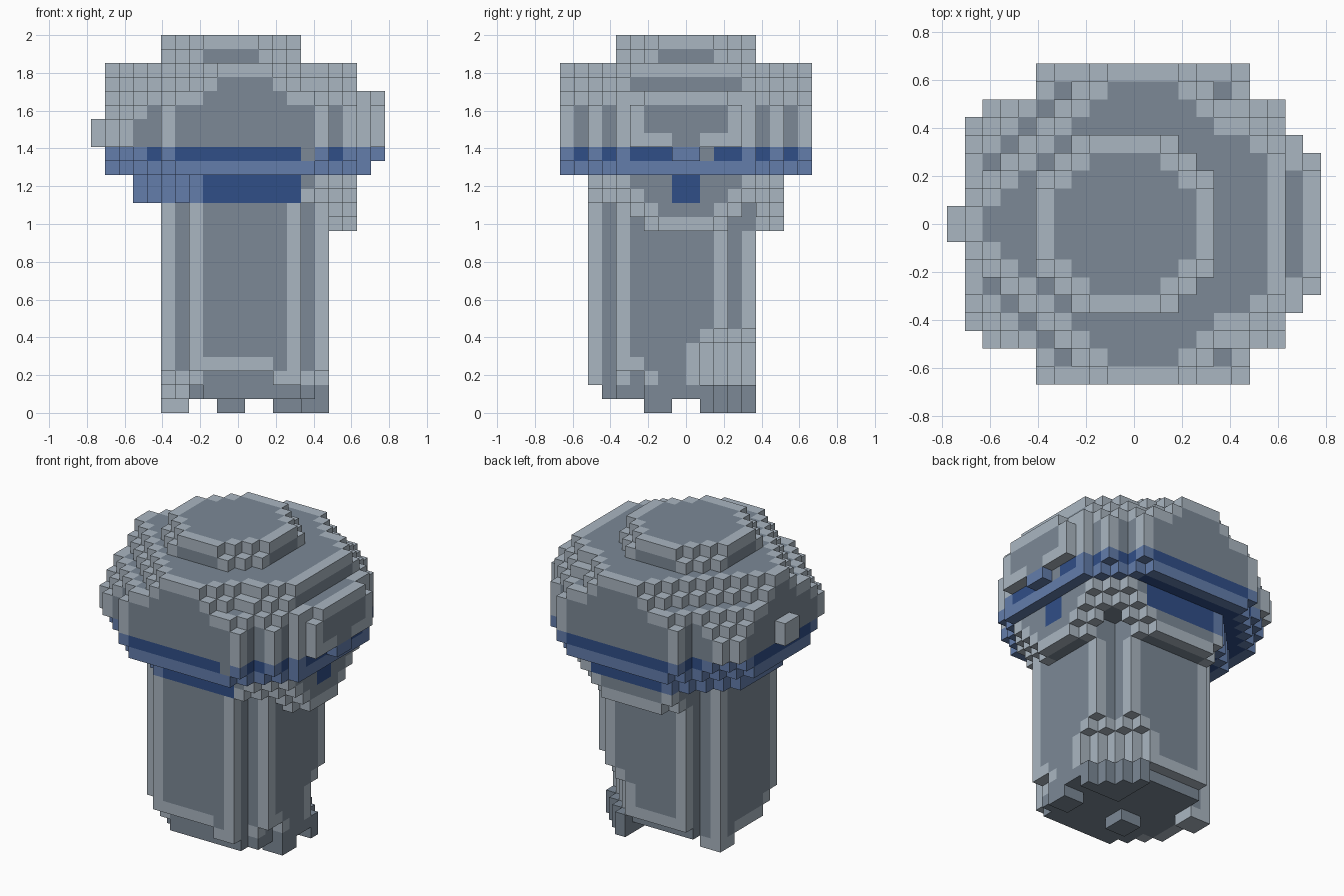
import bpy, bmesh

if "Cube" in bpy.data.objects:
    bpy.data.objects.remove(bpy.data.objects["Cube"], do_unlink=True)

S = 2 / 27                 # block size
NX, NY, NZ = 21, 18, 27    # grid of blocks
cells = {}                 # block -> part name


def linear(c):
    c /= 255
    return c / 12.92 if c <= 0.04045 else ((c + 0.055) / 1.055) ** 2.4


def material(name, rgb):
    m = bpy.data.materials.new(name)
    m.use_nodes = True
    col = [linear(c) for c in rgb] + [1]
    m.diffuse_color = col
    b = next(n for n in m.node_tree.nodes if n.type == 'BSDF_PRINCIPLED')
    b.inputs["Base Color"].default_value = col
    b.inputs["Roughness"].default_value = 0.8
    return m


GREY = (material("stone grey", (124, 137, 150)), material("worn edge grey", (170, 182, 193)))
BLUE = (material("dark blue", (48, 78, 135)), material("worn edge blue", (99, 125, 171)))


def fill(part, z0, z1, test):
    """Claim every free block in layers z0..z1-1 that passes the test."""
    for k in range(z0, z1):
        for i in range(NX):
            for j in range(NY):
                if (i, j, k) not in cells and test(i, j, k):
                    cells[i, j, k] = part


def box(part, x0, x1, y0, y1, z0, z1):
    fill(part, z0, z1, lambda i, j, k: x0 <= i < x1 and y0 <= j < y1)


def octagon(i, j, cx, cy, hx, hy, diag):
    """Stepped octagon: half sizes hx, hy and a diagonal limit."""
    dx, dy = abs(i + 0.5 - cx), abs(j + 0.5 - cy)
    return dx < hx and dy < hy and dx + dy <= diag


# Cap on top, its corners stepping in
fill("top_cap", 25, 27, lambda i, j, k: octagon(i, j, 10, 9, 5, 5, 32 - k))

# Head: one plan, its corners cut more in the layers near the top and bottom
ROWS = [(5, 17), (5, 17), (2, 19), (1, 19), (1, 20), (1, 20)]
CORNER = {24: 10, 23: 11, 22: 13, 21: 14, 20: 15, 19: 15, 18: 14, 17: 13}


def head(i, j, k):
    a, b = ROWS[min(j, 17 - j, 5)]
    diag = CORNER[k]
    if k > 22:             # the left side is flatter and wider at the top
        b = min(b, 19)
        diag += i > 15
    return a <= i < b and octagon(i, j, 11, 9, 10, 9, diag)


fill("head", 19, 25, head)
box("side_knob", 0, 1, 8, 10, 19, 21)

# Raised plate on the left side
box("side_plate", 20, 21, 5, 13, 19, 22)
box("side_plate", 20, 21, 6, 12, 22, 23)

# Blue band round the head, with two chips of stone and a step on the left side
box("band_chips", 15, 16, 0, 1, 18, 19)
box("band_chips", 19, 20, 10, 11, 18, 19)
fill("blue_band", 17, 19, head)
box("blue_band", 20, 21, 8, 10, 18, 19)

# Blue collar under the band
fill("blue_collar", 15, 17, lambda i, j, k: i < 15 and octagon(i, j, 11, 9, 8, 7, 10))
box("blue_tab", 18, 19, 8, 10, 15, 17)


# Grey flap, drooping in two lobes on the left and back sides
def flap(i, j, k):
    rise = k - 13
    if not octagon(i, j, 11, 9, 8, 7, 9 + rise):
        return False
    left_lobe = i >= 17 and abs(j - 8.5) <= 2.5 + rise
    back_lobe = j >= 14 and abs(i - 10.5) <= 3.5 + rise and i >= 7
    corner = i >= 15 and k >= 15
    return left_lobe or back_lobe or corner


fill("flap", 13, 17, flap)


# Stem with notched corners and a ragged lower end
def back_left_cut(i, j, diag):
    return i > 11 and j > 8 and not octagon(i, j, 11, 8, 7, 7, diag)


def stem(i, j, k):
    if not (5 <= i < 17 and 2 <= j < 14):
        return False
    if min(i - 5, 16 - i) < 2 and min(j - 2, 13 - j) < 2:
        return False
    if k < 6 and back_left_cut(i, j, 7 if 1 < k < 5 else 8):
        return False
    if k < 3:              # front right and left edges end higher
        if i < 11 and j < 8 and not octagon(i, j, 11, 8, 7, 7, 6 + k):
            return False
        if (j == 2 and 7 <= i < 13) or (i == 16 and j < 6):
            return False
    if k == 1 and (j == 2 or (j == 13 and i < 13)):
        return False
    return True


fill("stem", 1, 17, stem)

# Feet
box("foot_right", 5, 7, 10, 12, 0, 1)
box("foot_middle", 9, 11, 6, 8, 0, 1)
box("foot_left", 15, 17, 6, 8, 0, 1)
fill("foot_back", 0, 1, lambda i, j, k: 13 <= i < 17 and 10 <= j < 14
     and not back_left_cut(i, j, 8))

# Four corner steps of a block face
CORNERS = [(0, 0), (1, 0), (1, 1), (0, 1)]


def build(part):
    mesh = bpy.data.meshes.new(part)
    bm = bmesh.new()
    verts = {}

    def vert(p):
        if p not in verts:
            verts[p] = bm.verts.new(((p[0] - NX / 2) * S, (p[1] - NY / 2) * S, p[2] * S))
        return verts[p]

    for c, owner in cells.items():
        if owner != part:
            continue
        exposed = []
        for axis in range(3):
            for side in (0, 1):
                n = list(c)
                n[axis] += 2 * side - 1
                if tuple(n) not in cells:
                    exposed.append((axis, side))
        # blocks on an outer edge are worn lighter, except at the lower end
        low = c[2] < 2 and c[0] >= 7
        worn = int(len({axis for axis, _ in exposed}) > 1 and not low)
        for axis, side in exposed:
            loop = []
            for u, v in CORNERS if side else CORNERS[::-1]:
                p = list(c)
                p[axis] += side
                p[(axis + 1) % 3] += u
                p[(axis + 2) % 3] += v
                loop.append(vert(tuple(p)))
            bm.faces.new(loop).material_index = worn
    bm.to_mesh(mesh)
    bm.free()
    for m in BLUE if part.startswith("blue") else GREY:
        mesh.materials.append(m)
    bpy.context.collection.objects.link(bpy.data.objects.new(part, mesh))


for name in dict.fromkeys(cells.values()):
    build(name)
